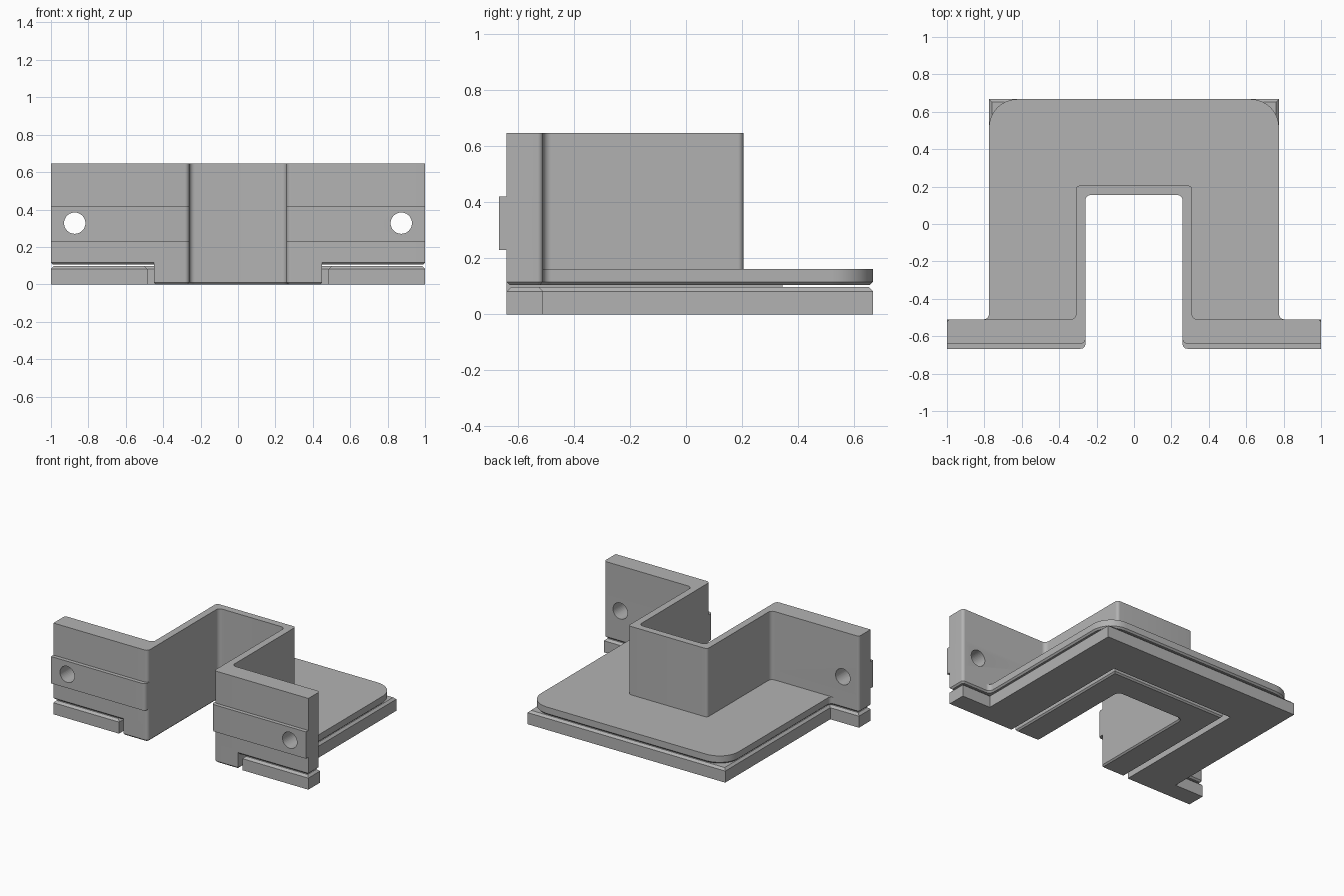
import bpy, bmesh, math
from mathutils import Vector

if "Cube" in bpy.data.objects:
    bpy.data.objects.remove(bpy.data.objects["Cube"])

grey = bpy.data.materials.new("plain grey")
grey.diffuse_color = (0.45, 0.45, 0.45, 1)
grey.use_nodes = True
grey.node_tree.nodes["Principled BSDF"].inputs["Base Color"].default_value = grey.diffuse_color


def outline(half, steps=8):
    """Mirror a half profile of (x, y, corner radius) and round its square corners."""
    pts = half + [(-x, y, r) for x, y, r in reversed(half)]
    out = []
    for i, (x, y, r) in enumerate(pts):
        p = Vector((x, y))
        if r == 0:
            out.append(p)
            continue
        a = (Vector(pts[i - 1][:2]) - p).normalized()
        b = (Vector(pts[(i + 1) % len(pts)][:2]) - p).normalized()
        c = p + r * (a + b)
        for k in range(steps + 1):
            t = math.pi / 2 * k / steps
            out.append(c - r * (b * math.cos(t) + a * math.sin(t)))
    return out


def smooth(ob):
    bpy.ops.object.select_all(action='DESELECT')
    ob.select_set(True)
    bpy.context.view_layer.objects.active = ob
    bpy.ops.object.shade_smooth_by_angle(angle=math.radians(30))


def prism(name, half, z0, z1, chamfer=0, chamfer_z=None):
    """Extrude an outline from z0 to z1, chamfering the rim at chamfer_z."""
    bm = bmesh.new()
    face = bm.faces.new([bm.verts.new((p.x, p.y, z0)) for p in outline(half)])
    ext = bmesh.ops.extrude_face_region(bm, geom=[face], use_keep_orig=True)
    for v in ext["geom"]:
        if isinstance(v, bmesh.types.BMVert):
            v.co.z = z1
    bmesh.ops.recalc_face_normals(bm, faces=bm.faces)
    if chamfer:
        rim = [e for e in bm.edges if all(abs(v.co.z - chamfer_z) < 1e-5 for v in e.verts)]
        bmesh.ops.bevel(bm, geom=rim, offset=chamfer, segments=1, affect='EDGES',
                        offset_type='OFFSET', clamp_overlap=False)
    me = bpy.data.meshes.new(name)
    bm.to_mesh(me)
    bm.free()
    me.materials.append(grey)
    ob = bpy.data.objects.new(name, me)
    bpy.context.collection.objects.link(ob)
    smooth(ob)
    return ob


BACK, FRONT, WING = 0.667, -0.64, -0.51


def inner(front=FRONT):
    # opening shared by every upper part
    return [(0.26, 0.155, 0.03), (0.26, front, 0.025)]


def wall(front):
    # folded wall with a wing on each side
    return inner(front) + [(1, front, 0), (1, WING, 0.02),
                           (0.31, WING, 0.03), (0.31, 0.205, 0.02)]


# Base plate with chamfered top rim
prism("base_plate", [(0.485, 0.38, 0), (0.485, FRONT, 0), (1, FRONT, 0), (1, WING, 0),
                     (0.775, WING, 0), (0.775, BACK, 0)], 0, 0.097, 0.015, 0.097)

# Inner ring reaching down through the base plate
prism("inner_ring", inner() + [(0.45, FRONT, 0), (0.45, 0.345, 0)], 0, 0.13, 0.01, 0)

# Cover plate with round back corners and chamfered underside
prism("cover_plate", inner() + [(1, FRONT, 0), (1, WING, 0.02), (0.775, WING, 0.03),
                                (0.775, BACK, 0.15)], 0.105, 0.162, 0.011, 0.105)

# Wall, with a raised band across the front of the wings
prism("lower_wall", wall(FRONT), 0.162, 0.23)
band = prism("wall_band", wall(-BACK), 0.23, 0.42)
prism("upper_wall", wall(FRONT), 0.42, 0.647)

# Screw holes through the wings
for x in (-0.873, 0.873):
    bpy.ops.mesh.primitive_cylinder_add(vertices=40, radius=0.057, depth=0.5,
                                        location=(x, -0.58, 0.327),
                                        rotation=(math.pi / 2, 0, 0))
    cutter = bpy.context.object
    cutter.name = "hole_cutter"
    cutter.hide_render = True
    cutter.data.materials.append(grey)
    mod = band.modifiers.new("hole", 'BOOLEAN')
    mod.operation = 'DIFFERENCE'
    mod.solver = 'EXACT'
    mod.object = cutter
    bpy.ops.object.select_all(action='DESELECT')
    band.select_set(True)
    bpy.context.view_layer.objects.active = band
    bpy.ops.object.modifier_apply(modifier=mod.name)
    bpy.data.objects.remove(cutter)
smooth(band)
